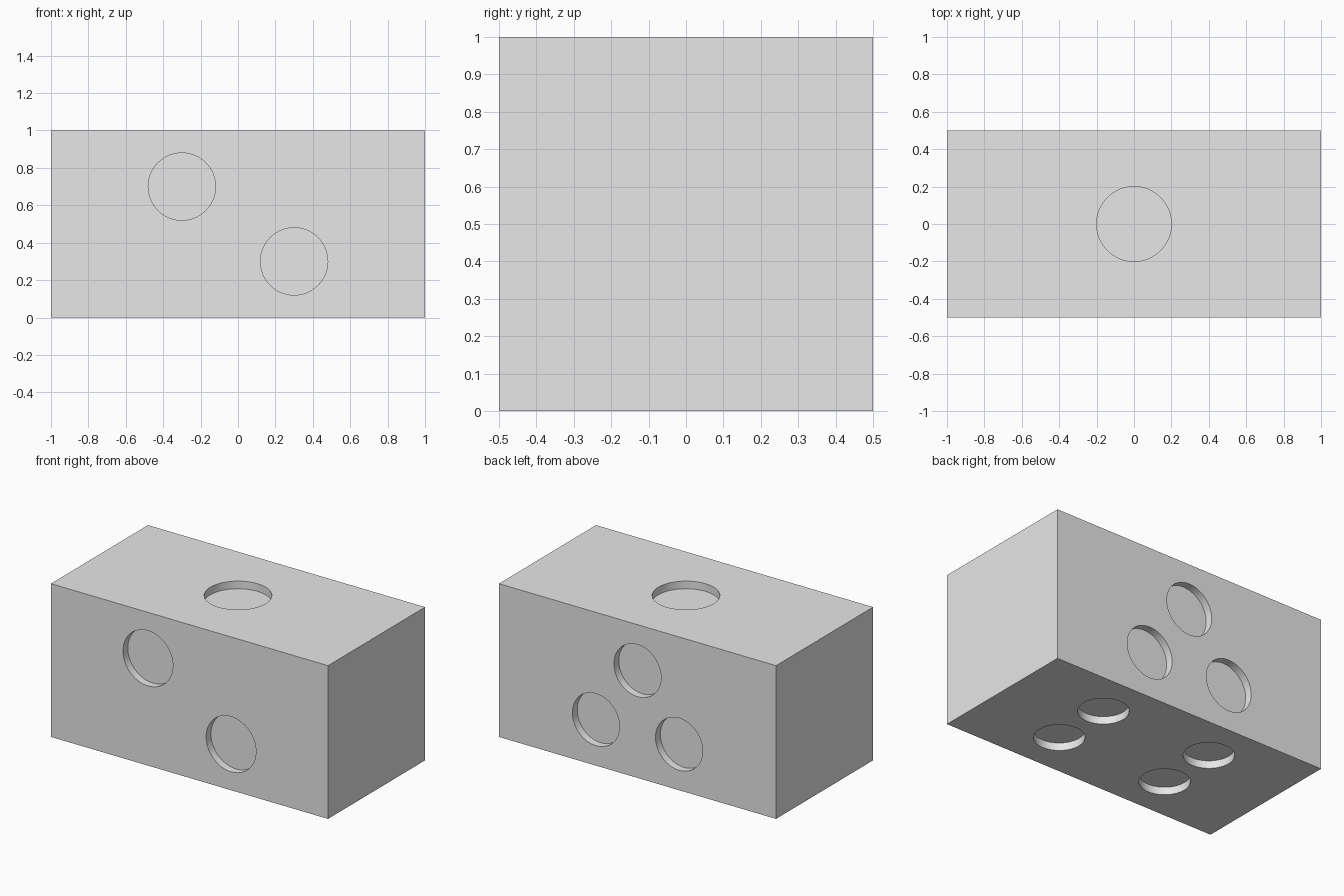
import bpy
import math
from mathutils import Vector

default_cube = bpy.data.objects.get("Cube")
if default_cube:
    bpy.data.objects.remove(default_cube, do_unlink=True)

DEPTH = 0.05  # depth of every round recess

grey = bpy.data.materials.new("light_grey")
grey.use_nodes = True
grey.diffuse_color = (0.8, 0.8, 0.8, 1)
grey.node_tree.nodes["Principled BSDF"].inputs["Base Color"].default_value = (0.8, 0.8, 0.8, 1)

# Solid block
bpy.ops.mesh.primitive_cube_add(size=1, location=(0, 0, 0.5))
block = bpy.context.object
block.name = "block"
block.scale = (2, 1, 1)
bpy.ops.object.transform_apply(location=True, scale=True)
block.data.materials.append(grey)


def cut_recess(center, normal, radius):
    """Cut a shallow round recess into the block at a point on its surface."""
    bpy.ops.mesh.primitive_cylinder_add(
        vertices=64, radius=radius, depth=2 * DEPTH, location=center,
        rotation=Vector(normal).to_track_quat("Z", "Y").to_euler())
    cutter = bpy.context.object
    cutter.name = "recess_cutter"
    cutter.hide_render = True
    cutter.data.materials.append(grey)
    bpy.context.view_layer.objects.active = block
    mod = block.modifiers.new("recess", "BOOLEAN")
    mod.operation = "DIFFERENCE"
    mod.solver = "EXACT"
    mod.object = cutter
    bpy.ops.object.modifier_apply(modifier=mod.name)
    bpy.data.objects.remove(cutter, do_unlink=True)


# One recess on top
cut_recess((0, 0, 1), (0, 0, 1), 0.2)

# Two on the front, along a diagonal
for x, z in ((-0.3, 0.7), (0.3, 0.3)):
    cut_recess((x, -0.5, z), (0, -1, 0), 0.18)

# Three on the back, in a triangle
for x, z in ((0, 0.7), (-0.3, 0.3), (0.3, 0.3)):
    cut_recess((x, 0.5, z), (0, 1, 0), 0.17)

# Four underneath, in a rectangle
for x in (-0.4, 0.4):
    for y in (-0.2, 0.2):
        cut_recess((x, y, 0), (0, 0, -1), 0.15)

# Smooth recess walls with crisp rims
bpy.ops.object.select_all(action="DESELECT")
block.select_set(True)
bpy.context.view_layer.objects.active = block
bpy.ops.object.shade_smooth_by_angle(angle=math.radians(30))
